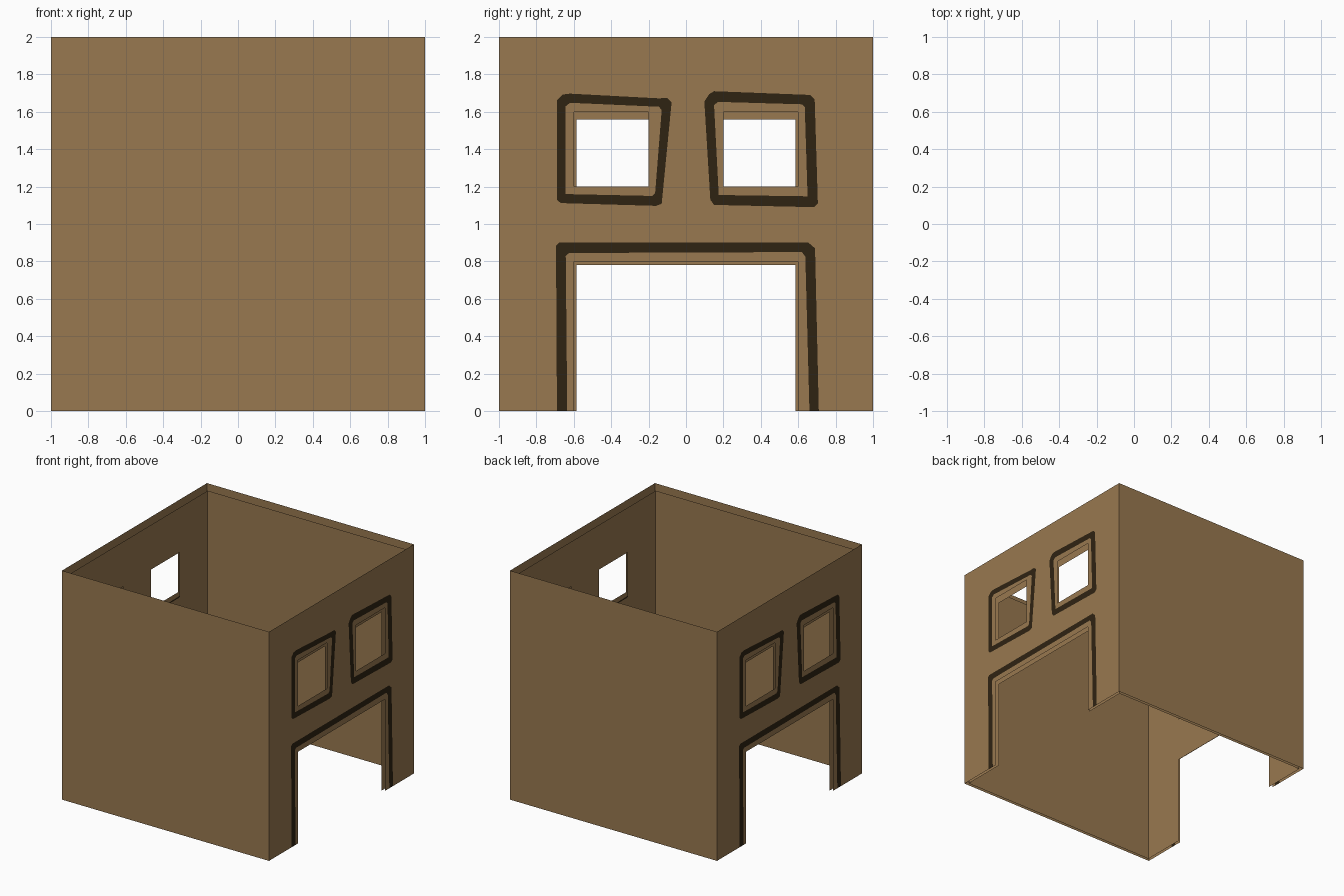
import bpy
from mathutils import Vector
from mathutils.geometry import tessellate_polygon

if "Cube" in bpy.data.objects:
    bpy.data.objects.remove(bpy.data.objects["Cube"])


def material(name, col):
    m = bpy.data.materials.new(name)
    m.diffuse_color = (*col, 1)
    m.use_nodes = True
    m.node_tree.nodes["Principled BSDF"].inputs["Base Color"].default_value = m.diffuse_color
    return m


WALL = material("tan_wall", (0.315, 0.19, 0.08))
TRIM = material("dark_brown_trim", (0.028, 0.017, 0.006))

# Profiles on the gable walls, in (y, z)
WIN_L = [(-.6, 1.2), (-.2, 1.2), (-.2, 1.6), (-.6, 1.6)]
WIN_R = [(.2, 1.2), (.6, 1.2), (.6, 1.6), (.2, 1.6)]
DOOR = [(-.6, 0), (-.6, .8), (.6, .8), (.6, 0)]
L_OUT = [(-.69, 1.13), (-.67, 1.112), (-.61, 1.11), (-.16, 1.097), (-.13, 1.108),
         (-.077, 1.65), (-.1, 1.673), (-.15, 1.672), (-.62, 1.697), (-.66, 1.692), (-.69, 1.66)]
L_IN = [(-.645, 1.16), (-.18, 1.15), (-.165, 1.165), (-.13, 1.61), (-.145, 1.627), (-.62, 1.648), (-.643, 1.63)]
R_OUT = [(.13, 1.13), (.15, 1.102), (.685, 1.09), (.705, 1.11), (.688, 1.665),
         (.665, 1.69), (.15, 1.71), (.125, 1.695), (.098, 1.655)]
R_IN = [(.175, 1.155), (.65, 1.148), (.635, 1.625), (.62, 1.64), (.17, 1.653), (.15, 1.635)]
D_OUT = [(-.69, 0), (-.695, .885), (-.68, .9), (.655, .9), (.69, .87), (.71, 0)]
D_IN = [(-.635, 0), (-.643, .83), (-.625, .845), (.62, .85), (.638, .825), (.66, 0)]


def panel(name, loops, mat, axis='x', side=1, scale=1, inward=False):
    """Flat wall panel; the first loop is the outline, the others are holes.
    side=-1 turns the panel half a turn about z."""
    def place(p):
        a, z = p
        v = Vector((1, a, z)) if axis == 'x' else Vector((-a, 1, z))
        return Vector((v.x * side, v.y * side, v.z)) * scale
    flat = [p for loop in loops for p in loop]
    tris = tessellate_polygon([[Vector((*p, 0)) for p in loop] for loop in loops])
    faces = []
    for t in tris:
        a, b, c = (Vector(flat[i]) for i in t)
        cr = (b - a).cross(c - a)
        if abs(cr) < 1e-9:
            continue
        faces.append(tuple(t) if (cr > 0) != inward else tuple(reversed(t)))
    me = bpy.data.meshes.new(name)
    me.from_pydata([place(p) for p in flat], [], faces)
    me.materials.append(mat)
    ob = bpy.data.objects.new(name, me)
    bpy.context.collection.objects.link(ob)
    return ob


def around_door(door):
    """Full wall outline stepping around a doorway."""
    return [(-1, 0)] + door + [(1, 0), (1, 2), (-1, 2)]


SQUARE = [(-1, 0), (1, 0), (1, 2), (-1, 2)]
INNER = 0.975  # the lining is the same shell, slightly smaller

for side, tag in ((1, "right"), (-1, "left")):
    # Outer wall with painted frames around the openings
    panel(tag + "_wall", [around_door(D_OUT), L_OUT, R_OUT], WALL, 'x', side)
    for part, out, inn, hole in (("window_a", L_OUT, L_IN, WIN_L), ("window_b", R_OUT, R_IN, WIN_R)):
        panel(f"{tag}_{part}_trim", [out, inn], TRIM, 'x', side)
        panel(f"{tag}_{part}_border", [inn, hole], WALL, 'x', side)
    panel(tag + "_door_trim", [D_OUT + D_IN[::-1]], TRIM, 'x', side)
    panel(tag + "_door_border", [D_IN + DOOR[::-1]], WALL, 'x', side)
    # Inner lining with the same openings
    panel(tag + "_lining", [around_door(DOOR), WIN_L, WIN_R], WALL, 'x', side, INNER, True)

# Plain front and back walls with linings
for side, tag in ((-1, "front"), (1, "back")):
    panel(tag + "_wall", [SQUARE], WALL, 'y', side)
    panel(tag + "_lining", [SQUARE], WALL, 'y', side, INNER, True)
